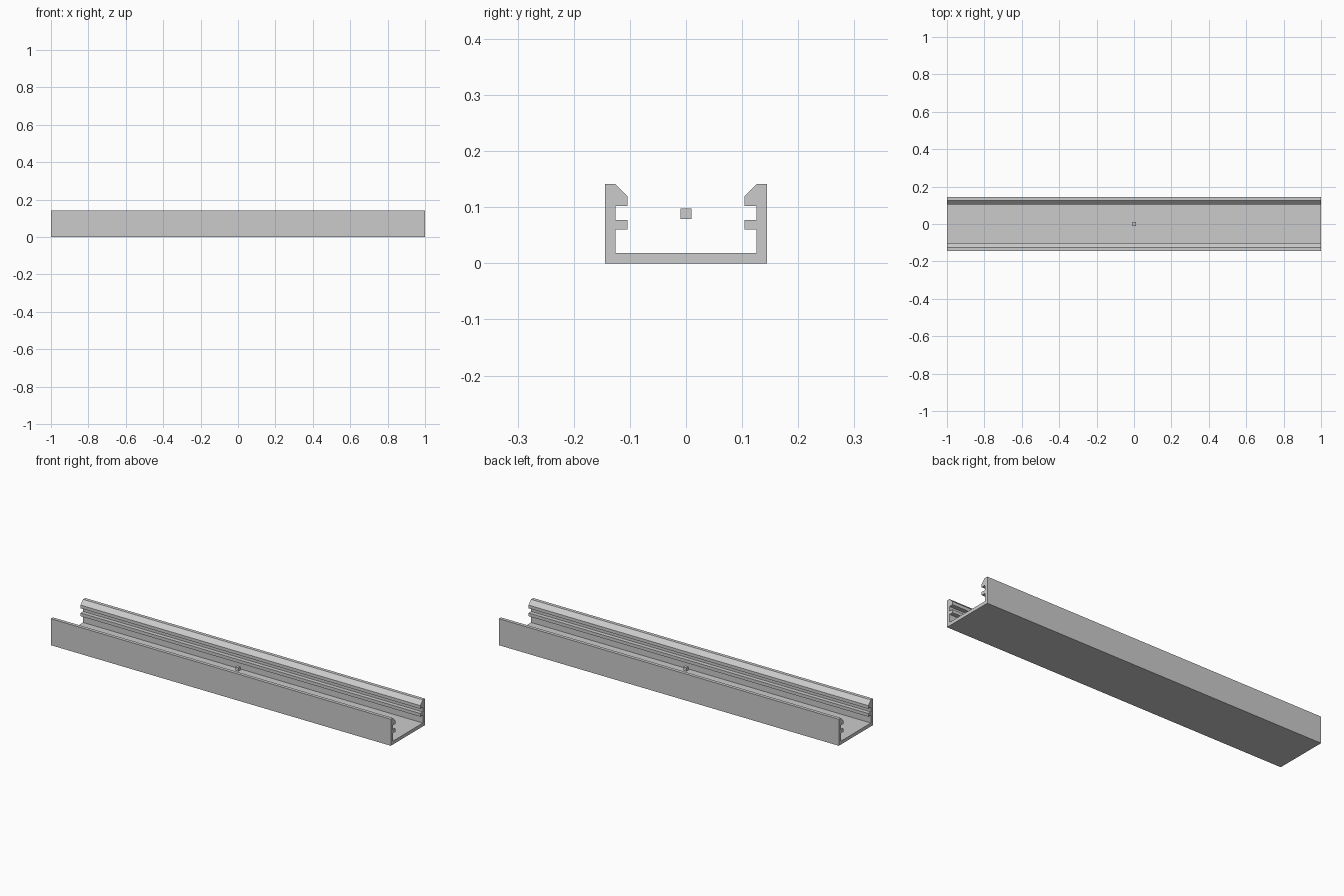
import bpy
import bmesh

cube = bpy.data.objects.get("Cube")
if cube:
    bpy.data.objects.remove(cube, do_unlink=True)

LENGTH = 2.0

# Single plain grey
grey = bpy.data.materials.new("plain_grey")
grey.use_nodes = True
colour = (0.6, 0.6, 0.6, 1.0)
grey.diffuse_color = colour
grey.node_tree.nodes["Principled BSDF"].inputs["Base Color"].default_value = colour


def extrude_profile(name, points, length):
    """Extrude a closed (y, z) outline along x, centred on x = 0."""
    bm = bmesh.new()
    face = bm.faces.new([bm.verts.new((-length / 2, y, z)) for y, z in points])
    result = bmesh.ops.extrude_face_region(bm, geom=[face])
    moved = [v for v in result["geom"] if isinstance(v, bmesh.types.BMVert)]
    bmesh.ops.translate(bm, verts=moved, vec=(length, 0, 0))
    bmesh.ops.recalc_face_normals(bm, faces=bm.faces)
    mesh = bpy.data.meshes.new(name)
    bm.to_mesh(mesh)
    bm.free()
    mesh.materials.append(grey)
    obj = bpy.data.objects.new(name, mesh)
    bpy.context.collection.objects.link(obj)
    return obj


# Channel: half outline with inner rib and sloped lip, mirrored across y
OUTER, INNER, LIP = 0.144, 0.126, 0.104
half = [
    (OUTER, 0.0), (OUTER, 0.141), (INNER, 0.141),
    (LIP, 0.119), (LIP, 0.102), (INNER, 0.102),
    (INNER, 0.077), (LIP, 0.077), (LIP, 0.06), (INNER, 0.06),
    (INNER, 0.018),
]
outline = half + [(-y, z) for y, z in reversed(half)]
extrude_profile("channel", outline, LENGTH)

# Small block floating at the middle of the channel
S, MID = 0.0095, 0.0885
block = [(-S, MID - S), (S, MID - S), (S, MID + S), (-S, MID + S)]
extrude_profile("centre_block", block, 2 * S)
